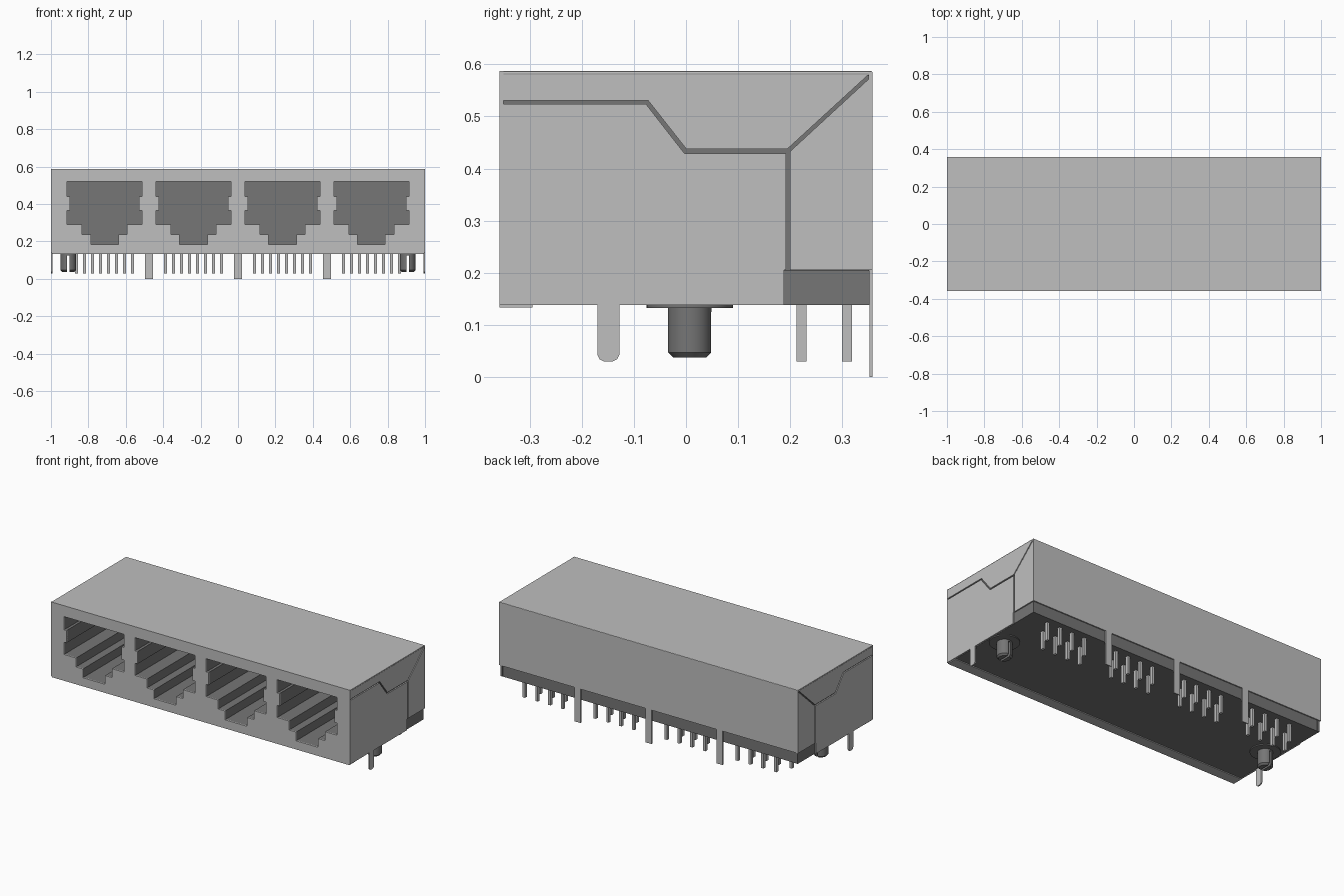
import bpy
import bmesh
from mathutils import Vector

cube = bpy.data.objects.get("Cube")
if cube:
    bpy.data.objects.remove(cube, do_unlink=True)


def material(name, value):
    mat = bpy.data.materials.new(name)
    mat.use_nodes = True
    color = (value, value, value, 1)
    mat.diffuse_color = color
    mat.node_tree.nodes["Principled BSDF"].inputs["Base Color"].default_value = color
    return mat


METAL = material("light grey metal", 0.52)
PLASTIC = material("dark grey plastic", 0.18)


def finish(name, bm, mat):
    bmesh.ops.recalc_face_normals(bm, faces=bm.faces)
    mesh = bpy.data.meshes.new(name)
    bm.to_mesh(mesh)
    bm.free()
    obj = bpy.data.objects.new(name, mesh)
    bpy.context.collection.objects.link(obj)
    if mat:
        mesh.materials.append(mat)
    return obj


def prism(name, points, axis, start, end, mat):
    """Extrude a flat outline along x (outline in y, z) or y (outline in x, z)."""
    bm = bmesh.new()
    place = (lambda a, b: (start, a, b)) if axis == "x" else (lambda a, b: (a, start, b))
    face = bm.faces.new([bm.verts.new(place(a, b)) for a, b in points])
    out = bmesh.ops.extrude_face_region(bm, geom=[face])
    shift = Vector((end - start, 0, 0) if axis == "x" else (0, end - start, 0))
    bmesh.ops.translate(bm, vec=shift,
                        verts=[v for v in out["geom"] if isinstance(v, bmesh.types.BMVert)])
    return finish(name, bm, mat)


def box(name, x, y, z, mat):
    return prism(name, [(x[0], z[0]), (x[1], z[0]), (x[1], z[1]), (x[0], z[1])],
                 "y", y[0], y[1], mat)


def apply_all(obj):
    bpy.context.view_layer.objects.active = obj
    for mod in list(obj.modifiers):
        bpy.ops.object.modifier_apply(modifier=mod.name)


def cut(obj, cutters):
    for cutter in cutters:
        mod = obj.modifiers.new("cut", "BOOLEAN")
        mod.operation = "DIFFERENCE"
        mod.solver = "EXACT"
        mod.object = cutter
    apply_all(obj)


BOTTOM, TOP, DEPTH, WALL = 0.138, 0.587, 0.358, 0.008
PORTS = [-0.713, -0.238, 0.238, 0.713]

# Housing and front plate, with four stepped sockets
half = [(0.2, 0.521), (0.2, 0.441), (0.184, 0.441), (0.184, 0.366), (0.2, 0.366),
        (0.2, 0.292), (0.12, 0.292), (0.12, 0.238), (0.074, 0.238), (0.074, 0.185)]
outline = half + [(-x, z) for x, z in reversed(half)]
sockets = [prism("socket_cutter", [(c + x, z) for x, z in outline], "y", -0.5, 0.15, None)
           for c in PORTS]
housing = box("housing", (-0.991, 0.991), (-0.351, 0.351), (BOTTOM, 0.58), PLASTIC)
front = box("front_plate", (-1, 1), (-DEPTH, -DEPTH + WALL), (BOTTOM, TOP), METAL)
cut(housing, sockets)
cut(front, sockets)
for cutter in sockets:
    bpy.data.objects.remove(cutter, do_unlink=True)

# Shell top, back and the lip folded under the front
top = box("top_plate", (-1, 1), (-DEPTH, DEPTH), (TOP - WALL, TOP), METAL)
bevel = top.modifiers.new("bevel", "BEVEL")
bevel.width, bevel.segments = 0.003, 2
apply_all(top)
box("back_plate", (-1, 1), (DEPTH - WALL, DEPTH), (0.205, TOP - 0.002), METAL)
box("front_lip", (-0.995, 0.995), (-DEPTH, -0.295), (BOTTOM - 0.005, BOTTOM + 0.001), METAL)

# Folded side panels, separated by narrow seams over the housing
front_panel = [(-0.352, BOTTOM), (-0.352, 0.524), (-0.077, 0.524), (-0.003, 0.429),
               (0.192, 0.429), (0.192, 0.205), (0.188, 0.205), (0.188, BOTTOM)]
top_flap = [(-0.352, 0.531), (-0.073, 0.531), (0.001, 0.437), (0.194, 0.437),
            (0.35, 0.58), (-0.352, 0.58)]
back_flap = [(0.2, 0.205), (0.2, 0.433), (0.352, 0.573), (0.352, 0.205)]
# Ground tab outline with rounded lower corners
side_tab = [(-0.17, BOTTOM), (-0.17, 0.042), (-0.166, 0.034), (-0.158, 0.03),
            (-0.14, 0.03), (-0.132, 0.034), (-0.128, 0.042), (-0.128, BOTTOM)]

for side, s in (("left", 1), ("right", -1)):
    for part, pts in (("front_panel", front_panel), ("top_flap", top_flap),
                      ("back_flap", back_flap), ("ground_tab", side_tab)):
        prism(f"{side}_{part}", pts, "x", s * (1 - WALL), s, METAL)
    # Base block showing below the back flap
    box(f"{side}_base_block", sorted((s * 0.98, s * 0.994)), (0.188, 0.352),
        (BOTTOM, 0.204), PLASTIC)

    # Split locating peg with a chamfered tip and a thin collar
    bm = bmesh.new()
    rings = [(0.083, BOTTOM), (0.083, 0.132), (0.042, 0.132), (0.042, 0.047), (0.032, 0.037)]
    verts = [bm.verts.new((r, 0, z)) for r, z in rings]
    edges = [bm.edges.new(pair) for pair in zip(verts, verts[1:])]
    bmesh.ops.spin(bm, geom=verts + edges, cent=(0, 0, 0), axis=(0, 0, 1),
                   angle=6.2831853, steps=32, use_merge=True)
    bmesh.ops.remove_doubles(bm, verts=bm.verts, dist=0.0001)
    bmesh.ops.holes_fill(bm, edges=[e for e in bm.edges if e.is_boundary])
    bmesh.ops.translate(bm, verts=bm.verts, vec=(s * 0.907, 0.007, 0))
    peg = finish(f"{side}_peg", bm, PLASTIC)
    slot = box("slot_cutter", (s * 0.907 - 0.006, s * 0.907 + 0.006), (-0.05, 0.065),
               (0, 0.125), None)
    cut(peg, [slot])
    bpy.data.objects.remove(slot, do_unlink=True)
    bpy.ops.object.select_all(action="DESELECT")
    peg.select_set(True)
    bpy.context.view_layer.objects.active = peg
    bpy.ops.object.shade_smooth_by_angle()

# Long ground tabs along the back
for i, x in enumerate((-0.475, 0, 0.475)):
    box(f"back_tab_{i + 1}", (x - 0.021, x + 0.021), (DEPTH - 0.006, DEPTH),
        (0, 0.21), METAL)

# Two staggered rows of contact pins below every socket
for p, centre in enumerate(PORTS):
    for i in range(8):
        x = centre + (i - 3.5) * 0.0427
        y = 0.309 if i % 2 else 0.222
        box(f"pin_{p + 1}_{i + 1}", (x - 0.008, x + 0.008), (y - 0.0095, y + 0.0095),
            (0.03, BOTTOM + 0.01), METAL)
